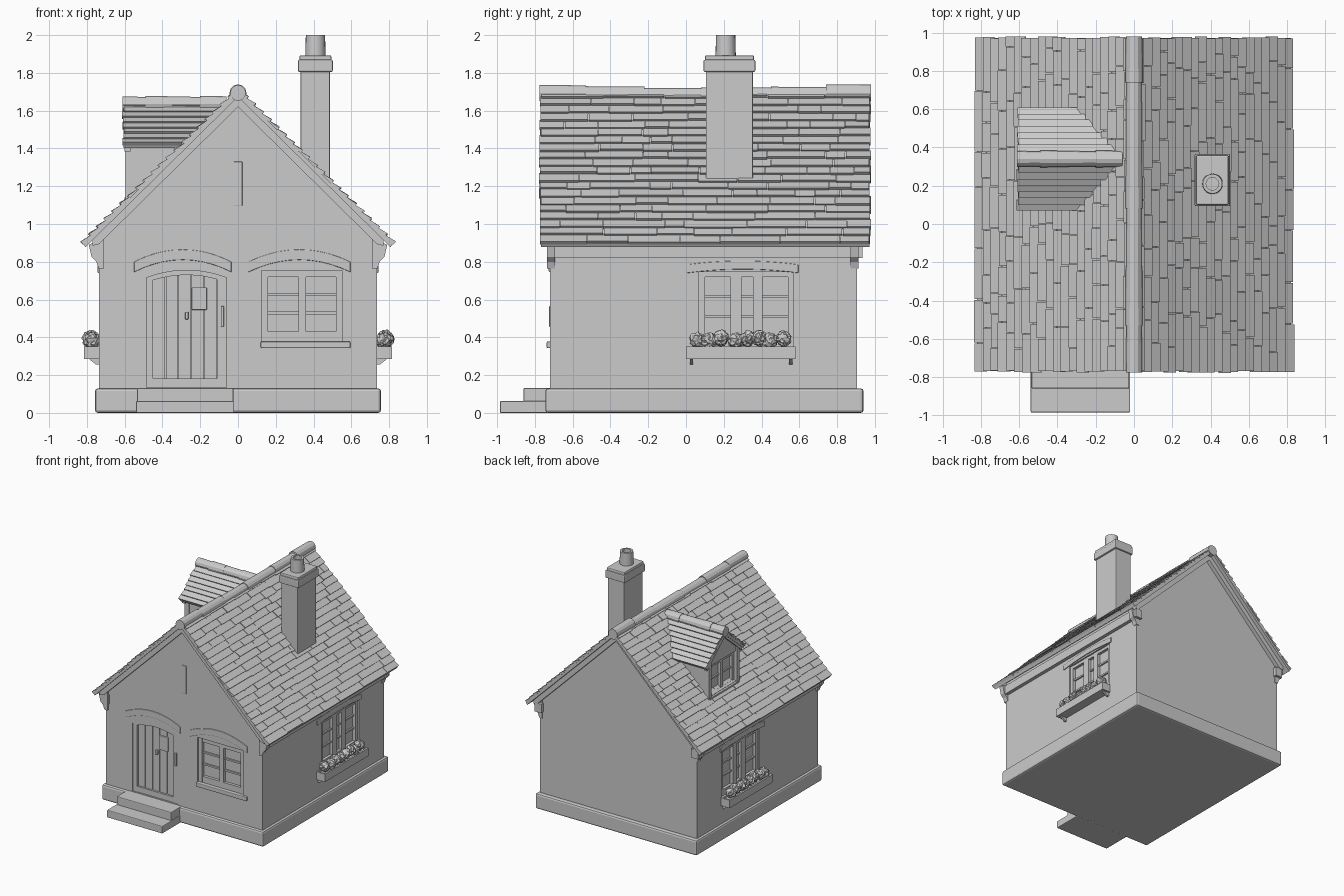
import bpy, bmesh, math, random
from mathutils import Matrix, Vector

if "Cube" in bpy.data.objects:
    bpy.data.objects.remove(bpy.data.objects["Cube"])

random.seed(4)


def frame(u, d, w, o=(0, 0, 0)):
    """Local axes: u along, d outward, w up."""
    m = Matrix((u, d, w)).transposed().to_4x4()
    m.translation = Vector(o)
    return m


WORLD = Matrix()
YZ = frame((0, 1, 0), (1, 0, 0), (0, 0, 1))
FRONT = frame((1, 0, 0), (0, -1, 0), (0, 0, 1), (0, -.72, 0))
SIDES = {"right": frame((0, 1, 0), (1, 0, 0), (0, 0, 1), (.735, 0, 0)),
         "left": frame((0, 1, 0), (-1, 0, 0), (0, 0, 1), (-.735, 0, 0))}
DORMER = frame((0, 1, 0), (-1, 0, 0), (0, 0, 1), (-.585, 0, 0))


def finish(bm, name, bevel=0):
    bmesh.ops.recalc_face_normals(bm, faces=bm.faces)
    me = bpy.data.meshes.new(name)
    bm.to_mesh(me)
    bm.free()
    ob = bpy.data.objects.new(name, me)
    bpy.context.collection.objects.link(ob)
    if bevel:
        b = ob.modifiers.new("bevel", 'BEVEL')
        b.width, b.segments = bevel, 2
    return ob


def boxes(name, M, items, bevel=0):
    """items: (u0, u1, d0, d1, w0, w1)"""
    bm = bmesh.new()
    for a, b, c, d, e, f in items:
        bmesh.ops.create_cube(bm, size=1, matrix=M @ Matrix.Translation(((a+b)/2, (c+d)/2, (e+f)/2))
                              @ Matrix.Diagonal((b-a, d-c, f-e, 1)))
    return finish(bm, name, bevel)


def prism(name, M, pts, d0, d1, bevel=0):
    """Profile in (u, w), extruded along d."""
    bm = bmesh.new()
    lo, hi = [[bm.verts.new(M @ Vector((u, d, w))) for u, w in pts] for d in (d0, d1)]
    bm.faces.new(lo)
    bm.faces.new(hi)
    for i in range(len(pts)):
        j = (i + 1) % len(pts)
        bm.faces.new((lo[i], lo[j], hi[j], hi[i]))
    return finish(bm, name, bevel)


def arc(u0, u1, z, rise, n=10):
    return [(u0 + (u1-u0)*i/n, z + rise*(1 - (2*i/n - 1)**2)) for i in range(n + 1)]


def arch(name, M, u0, u1, z, rise, thick, d0, d1, bevel=0):
    return prism(name, M, arc(u0, u1, z, rise) + arc(u0, u1, z - thick, rise)[::-1], d0, d1, bevel)


def cut(target, cutter):
    m = target.modifiers.new("opening", 'BOOLEAN')
    m.operation, m.solver, m.object = 'DIFFERENCE', 'EXACT', cutter
    bpy.context.view_layer.objects.active = target
    bpy.ops.object.modifier_apply(modifier=m.name)
    bpy.data.objects.remove(cutter)


def window(name, M, u0, u1, z0, z1, panes, p0, p1, bars=(.34, .68)):
    edges = [u0] + [e for p in panes for e in p] + [u1]
    items = [(edges[i], edges[i+1], -.05, -.012, z0, z1) for i in range(0, len(edges), 2)]
    items += [(u0, u1, -.05, -.014, z0, p0), (u0, u1, -.05, -.014, p1, z1)]
    for a, b in panes:
        items += [(a, b, -.05, -.025, p0 + (p1-p0)*t - .007, p0 + (p1-p0)*t + .007) for t in bars]
    boxes(name + "_frame", M, items)
    boxes(name + "_glass", M, [(u0, u1, -.055, -.038, z0, z1)])


def shingles(name, M, rows, length, span, width):
    """Wedge tiles in rows down the slope; span(s) gives the row's u range."""
    bm = bmesh.new()
    step = length / rows
    for r in range(rows):
        s = r * step
        u, end = span(s + step)
        u += random.uniform(-.006, .006)
        end += random.uniform(-.006, .006)
        while u < end - .01:
            v = min(end, u + random.uniform(*width))
            if end - v < .05:
                v = end
            s1 = s + step + random.uniform(-.003, .006)
            top = .017 + random.uniform(-.003, .003)
            prof = [(s - .01, -.004), (s - .01, .002), (s1, top), (s1, -.004)]
            lo, hi = [[bm.verts.new(M @ Vector((q, d, w))) for w, d in prof] for q in (u, v - .004)]
            bm.faces.new(lo)
            bm.faces.new(hi)
            for i in range(4):
                j = (i + 1) % 4
                bm.faces.new((lo[i], lo[j], hi[j], hi[i]))
            u = v
    return finish(bm, name)


def ridge(name, axis, cuts, pos, r):
    """Row of overlapping round ridge caps; pos(t) gives the centre."""
    bm = bmesh.new()
    rot = Vector((0, 0, 1)).rotation_difference(Vector(axis)).to_matrix().to_4x4()
    for i, (a, b) in enumerate(zip(cuts, cuts[1:])):
        k = r + (.003 if i % 2 else 0)
        bmesh.ops.create_cone(bm, cap_ends=True, segments=12, radius1=k, radius2=k - .002, depth=b - a,
                              matrix=Matrix.Translation(pos((a + b)/2)) @ rot)
    return finish(bm, name)


# plinth and front steps
boxes("plinth", WORLD, [(-.757, .757, -.745, .94, 0, .13)], .015)
boxes("lower_step", WORLD, [(-.54, -.02, -.985, -.73, 0, .063)], .006)
boxes("upper_step", WORLD, [(-.535, -.025, -.86, -.70, .05, .132)], .006)

# gabled walls with recessed openings
walls = prism("walls", WORLD, [(-.735, .1), (.735, .1), (.735, .94), (0, 1.66), (-.735, .94)], -.72, .905)
cut(walls, prism("door_cutter", FRONT, [(-.06, .135), (-.485, .135)] + arc(-.485, -.06, .715, .04), -.05, .05))
cut(walls, boxes("front_window_cutter", FRONT, [(.125, .55, -.05, .05, .375, .755)]))
for M in SIDES.values():
    cut(walls, boxes("side_window_cutter", M, [(.07, .57, -.05, .05, .34, .745)]))

# front door
planks = [-.45 + .068*i for i in range(6)]
boxes("door_planks", FRONT, [(a, b - .005, -.06, -.028, .18, .75) for a, b in zip(planks, planks[1:])])
boxes("door_backing", FRONT, [(-.47, -.08, -.06, -.038, .14, .75)])
boxes("door_jambs", FRONT, [(-.485, -.45, -.06, -.008, .135, .725), (-.11, -.06, -.06, -.008, .135, .725)])
arch("door_head", FRONT, -.485, -.06, .715, .04, .025, -.06, -.008)
boxes("door_threshold", FRONT, [(-.45, -.11, -.06, -.012, .135, .182)])
boxes("door_hatch", FRONT, [(-.245, -.165, -.04, -.016, .545, .665)], .004)
boxes("door_knob", FRONT, [(-.28, -.262, -.04, -.008, .495, .535)], .005)
boxes("door_latch", FRONT, [(-.09, -.075, -.02, .004, .455, .565)], .003)
arch("door_arch", FRONT, -.55, -.035, .80, .065, .055, -.02, .007, .004)

# front window and gable slit
window("front_window", FRONT, .125, .55, .375, .755, [(.16, .32), (.36, .52)], .43, .72)
boxes("front_sill", FRONT, [(.12, .595, -.04, .018, .343, .378)], .006)
arch("front_window_arch", FRONT, .055, .595, .80, .065, .055, -.02, .007, .004)
boxes("gable_slit", FRONT, [(-.025, .023, -.02, .006, 1.095, 1.33)], .004)

# side windows, planters and flowers
for side, M in SIDES.items():
    window(side + "_window", M, .07, .57, .34, .745, [(.1, .235), (.295, .355), (.405, .54)], .4, .72)
    arch(side + "_lintel", M, .005, .595, .785, .02, .045, -.02, .008, .004)
    boxes(side + "_planter", M, [(0, .58, -.01, .08, .285, .3), (0, .58, .065, .08, .285, .352),
                                 (0, .58, -.01, .01, .285, .352), (0, .015, 0, .08, .285, .352),
                                 (.565, .58, 0, .08, .285, .352), (.015, .565, .01, .065, .3, .338)])
    for u in (.02, .545):
        prism(side + "_planter_bracket", M @ frame((0, 1, 0), (1, 0, 0), (0, 0, 1)),
              [(-.01, .255), (.015, .255), (.06, .29), (-.01, .29)], u, u + .018)
    bm = bmesh.new()
    for i in range(8):
        c = Vector((.065 + i*.064 + random.uniform(-.008, .008), .042 + random.uniform(-.006, .006),
                    .388 + random.uniform(-.008, .008)))
        ball = bmesh.ops.create_icosphere(bm, subdivisions=3, radius=1)["verts"]
        for v in ball:
            v.co = M @ (c + v.co * random.uniform(.034, .047))
    finish(bm, side + "_flowers")

# main roof
A, B, TOP = .82, .808, 1.705
run = math.hypot(A, B)
under = TOP - .032
prism("roof_slab", WORLD, [(0, TOP), (A, TOP - B), (A - .012, under - B + .012), (0, under),
                           (-A + .012, under - B + .012), (-A, TOP - B)], -.768, .972)
for s, name in ((1, "right"), (-1, "left")):
    slope = frame((0, 1, 0), (s*B/run, 0, A/run), (s*A/run, 0, -B/run), (0, 0, TOP))
    shingles(name + "_shingles", slope, 20, run, lambda t: (-.772, .978), (.1, .34))
    # eaves beam and corner corbels
    boxes(name + "_eaves_beam", WORLD, [(min(s*.7, s*.765), max(s*.7, s*.765), -.725, .935, .82, .895)])
    for y in (-.735, .87):
        prism(name + "_corbel", WORLD, [(s*x, z) for x, z in
              ((.71, .765), (.738, .765), (.75, .80), (.775, .825), (.79, .89), (.71, .93))], y, y + .042)
for y, name in ((-.752, "front"), (.90, "back")):
    prism(name + "_bargeboard", WORLD, [(0, 1.685), (.77, .926), (.77, .885), (.735, .894), (0, 1.62),
                                        (-.735, .894), (-.77, .885), (-.77, .926)], y, y + .04)
ridge("roof_ridge_caps", (0, 1, 0), [-.776, -.53, -.22, .08, .45, .74, .98],
      lambda t: Vector((0, t, 1.678 + .018*((t - .1)/.8)**2)), .042)

# dormer
dormer = prism("dormer_walls", YZ, [(.14, 1.02), (.54, 1.02), (.54, 1.44), (.34, 1.62), (.14, 1.44)], -.585, -.1)
cut(dormer, boxes("dormer_cutter", DORMER, [(.175, .505, -.05, .05, 1.135, 1.40)]))
window("dormer_window", DORMER, .175, .505, 1.135, 1.40, [(.2, .325), (.355, .48)], 1.16, 1.375, (.5,))
boxes("dormer_sill", DORMER, [(.15, .53, -.03, .015, 1.115, 1.14)])
boxes("dormer_posts", DORMER, [(.135, .17, -.03, .01, 1.1, 1.44), (.51, .545, -.03, .01, 1.1, 1.44)])
C, D, DTOP = .255, .225, 1.645
drun = math.hypot(C, D)
prism("dormer_roof_slab", YZ, [(.34, DTOP), (.34 + C, DTOP - D), (.34 + C - .01, DTOP - D - .018), (.34, DTOP - .035),
                               (.34 - C + .01, DTOP - D - .018), (.34 - C, DTOP - D)], -.605, -.045)
prism("dormer_bargeboard", YZ, [(.34, 1.63), (.575, 1.425), (.575, 1.385), (.34, 1.585), (.105, 1.385), (.105, 1.425)],
      -.6, -.57)
for s, name in ((1, "back"), (-1, "front")):
    slope = frame((1, 0, 0), (0, s*D/drun, C/drun), (0, s*C/drun, -D/drun), (0, .34, DTOP))
    shingles("dormer_%s_shingles" % name, slope, 8, drun,
             lambda t: (-.608, -(TOP - DTOP + t*D/drun)*A/B + .025), (.7, .8))
ridge("dormer_ridge_caps", (1, 0, 0), [-.612, -.49, -.35, -.2, -.06], lambda t: Vector((t, .34, 1.634)), .041)

# chimney
boxes("chimney_stack", WORLD, [(.332, .487, .105, .355, 1.15, 1.81)], .006)
boxes("chimney_cap", WORLD, [(.317, .502, .093, .367, 1.805, 1.87), (.325, .494, .1, .36, 1.86, 1.893)], .008)
bm = bmesh.new()
rings = [[bm.verts.new((.41 + r*math.cos(math.tau*i/20), .21 + r*math.sin(math.tau*i/20), z)) for i in range(20)]
         for r, z in ((.054, 1.885), (.051, 2.0), (.033, 2.0), (.033, 1.9))]
for p, q in zip(rings, rings[1:]):
    for i in range(20):
        bm.faces.new((p[i], p[(i+1) % 20], q[(i+1) % 20], q[i]))
bm.faces.new(rings[-1])
pot = finish(bm, "chimney_pot")
bpy.ops.object.select_all(action='DESELECT')
pot.select_set(True)
bpy.context.view_layer.objects.active = pot
bpy.ops.object.shade_smooth_by_angle()
